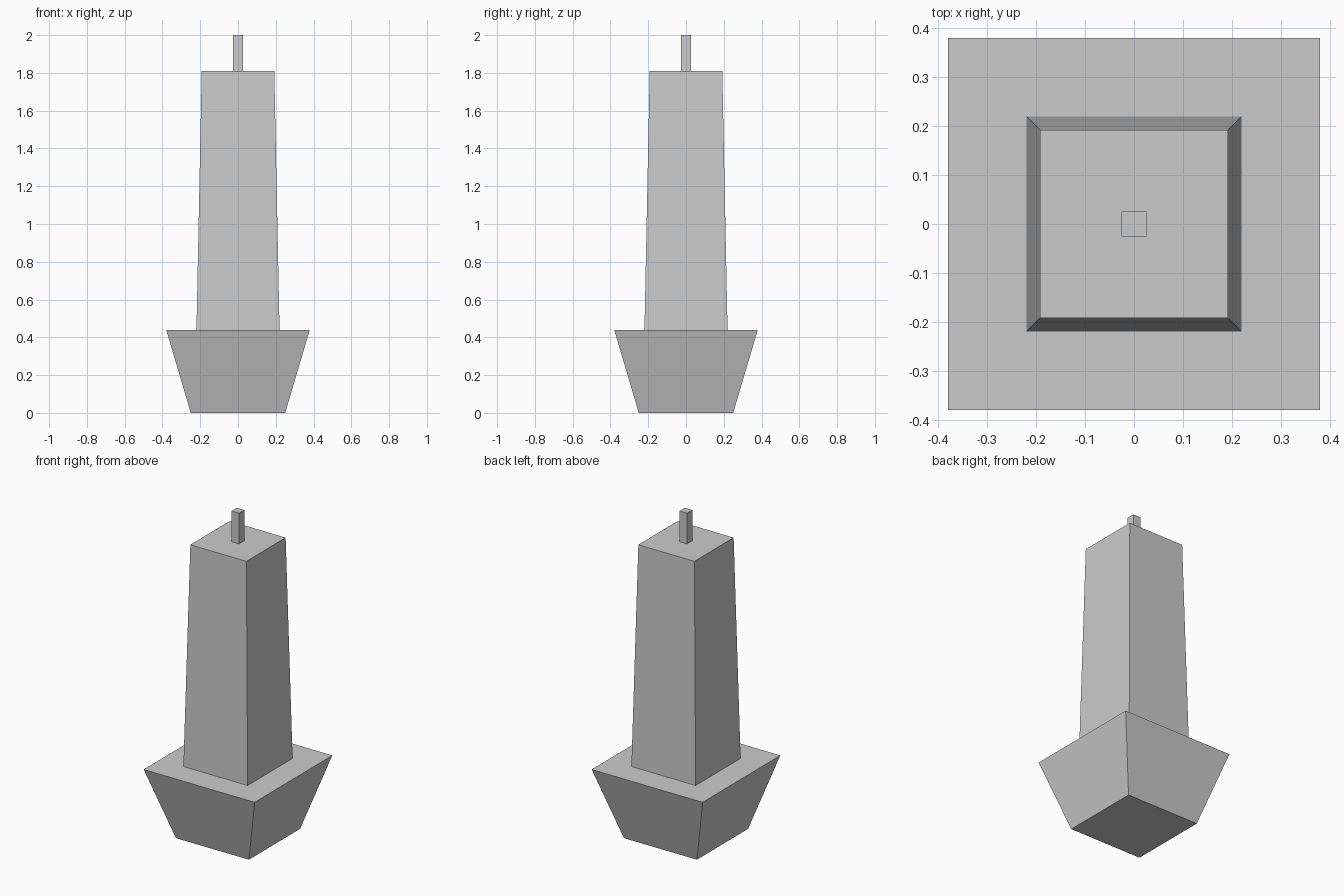
import bpy
import bmesh

if "Cube" in bpy.data.objects:
    bpy.data.objects.remove(bpy.data.objects["Cube"], do_unlink=True)

# One plain grey for every part
grey = bpy.data.materials.new("plain_grey")
grey.use_nodes = True
colour = (0.6, 0.6, 0.6, 1)
grey.diffuse_color = colour
grey.node_tree.nodes["Principled BSDF"].inputs["Base Color"].default_value = colour


def tapered_block(name, bottom, top, z0, z1):
    """Square block with the given half widths at its bottom and top."""
    bm = bmesh.new()
    bmesh.ops.create_cube(bm, size=2)
    for v in bm.verts:
        upper = v.co.z > 0
        half = top if upper else bottom
        v.co.x *= half
        v.co.y *= half
        v.co.z = z1 if upper else z0
    mesh = bpy.data.meshes.new(name)
    bm.to_mesh(mesh)
    bm.free()
    mesh.materials.append(grey)
    obj = bpy.data.objects.new(name, mesh)
    bpy.context.collection.objects.link(obj)
    return obj


# Flared base, tapering shaft and thin tip
tapered_block("base", 0.25, 0.38, 0, 0.44)
tapered_block("shaft", 0.22, 0.192, 0.44, 1.81)
tapered_block("tip", 0.026, 0.026, 1.81, 2)
